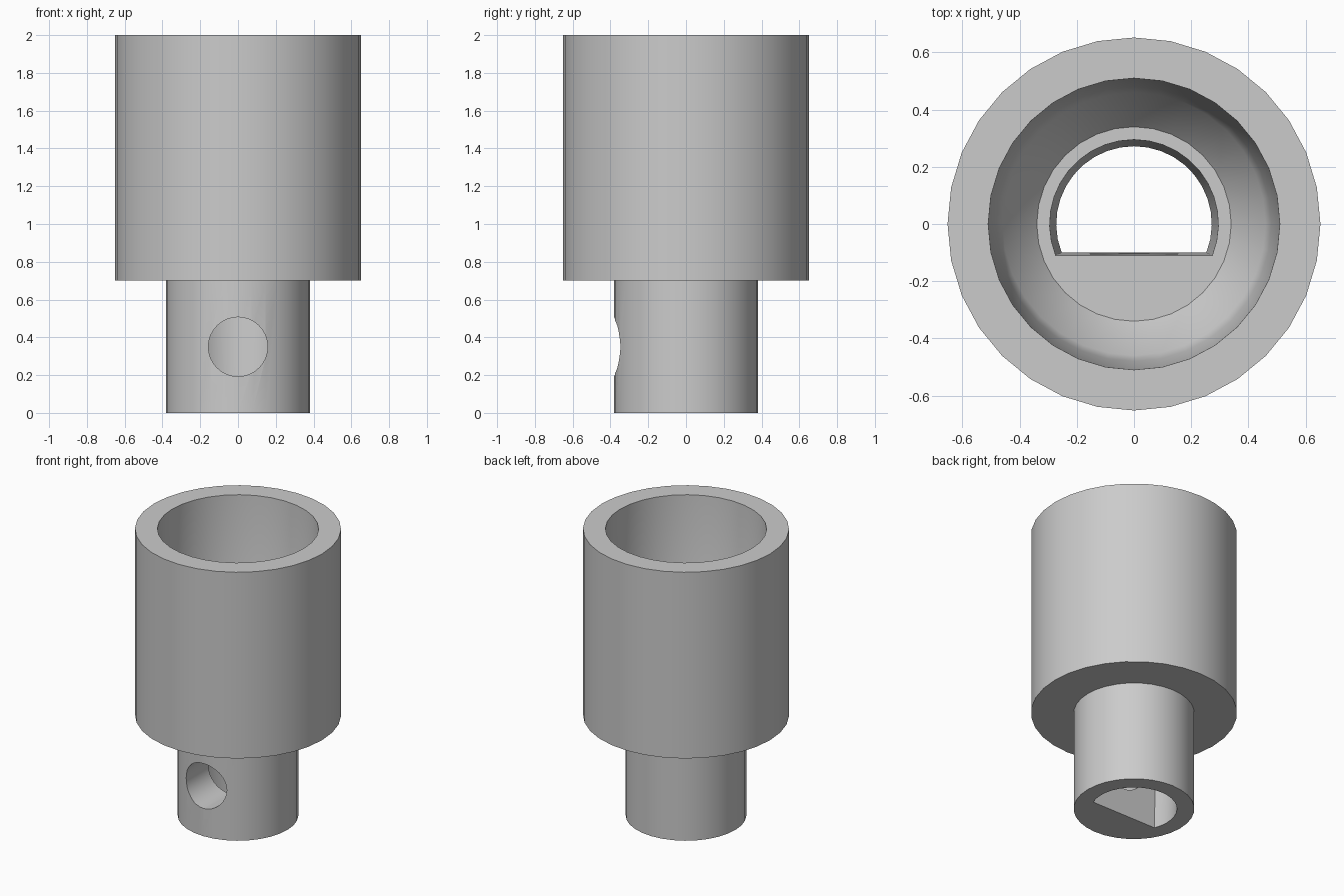
import bpy, bmesh
from math import sin, cos, pi, asin, radians

if "Cube" in bpy.data.objects:
    bpy.data.objects.remove(bpy.data.objects["Cube"], do_unlink=True)

SEGS = 32
FLOOR = 0.8

grey = bpy.data.materials.new("plain grey")
grey.use_nodes = True
COLOR = (0.6, 0.6, 0.6, 1)
grey.diffuse_color = COLOR
grey.node_tree.nodes["Principled BSDF"].inputs["Base Color"].default_value = COLOR


def skin(name, rings):
    """Closed solid through a stack of equal-sized point rings."""
    bm = bmesh.new()
    loops = [[bm.verts.new(p) for p in ring] for ring in rings]
    for a, b in zip(loops, loops[1:]):
        n = len(a)
        for i in range(n):
            j = (i + 1) % n
            bm.faces.new((a[i], a[j], b[j], b[i]))
    bm.faces.new(loops[0][::-1])
    bm.faces.new(loops[-1])
    bmesh.ops.recalc_face_normals(bm, faces=bm.faces[:])
    mesh = bpy.data.meshes.new(name)
    bm.to_mesh(mesh)
    bm.free()
    mesh.materials.append(grey)
    obj = bpy.data.objects.new(name, mesh)
    bpy.context.collection.objects.link(obj)
    return obj


def circle(r, z):
    return [(r * cos(2 * pi * i / SEGS), r * sin(2 * pi * i / SEGS), z) for i in range(SEGS)]


def d_shape(z):
    """Arc closed by a flat towards the front, widening upwards."""
    t = z / FLOOR
    r, flat = 0.272 + 0.023 * t, -0.10 - 0.01 * t
    start = asin(flat / r)
    steps = 22
    angles = [start + (pi - 2 * start) * i / steps for i in range(steps + 1)]
    return [(r * cos(a), r * sin(a), z) for a in angles]


# Stepped body with the tapered socket in its top
profile = [(0.382, 0), (0.382, 0.7), (0.652, 0.7), (0.652, 2), (0.51, 2),
           (0.48, 1.0), (0.46, 0.94), (0.34, FLOOR)]
body = skin("stepped_sleeve", [circle(r, z) for r, z in profile])

# D-shaped shaft bore through the stem
bore = skin("shaft_bore_cutter", [d_shape(-0.1), d_shape(FLOOR + 0.1)])

# Round screw hole from the front into the bore
hole_r, hole_z = 0.157, 0.35
hole = skin("screw_hole_cutter",
            [[(x * hole_r, y, hole_z + s * hole_r) for x, s, _ in circle(1, 0)]
             for y in (-0.6, 0.0)])

for cutter in (bore, hole):
    cut = body.modifiers.new(cutter.name, 'BOOLEAN')
    cut.operation = 'DIFFERENCE'
    cut.solver = 'EXACT'
    cut.object = cutter

# Apply the cuts, then remove the cutters
bpy.context.view_layer.objects.active = body
bpy.ops.object.select_all(action='DESELECT')
body.select_set(True)
for name in [m.name for m in body.modifiers]:
    bpy.ops.object.modifier_apply(modifier=name)
for cutter in (bore, hole):
    bpy.data.objects.remove(cutter, do_unlink=True)

bpy.ops.object.shade_smooth_by_angle(angle=radians(30))
